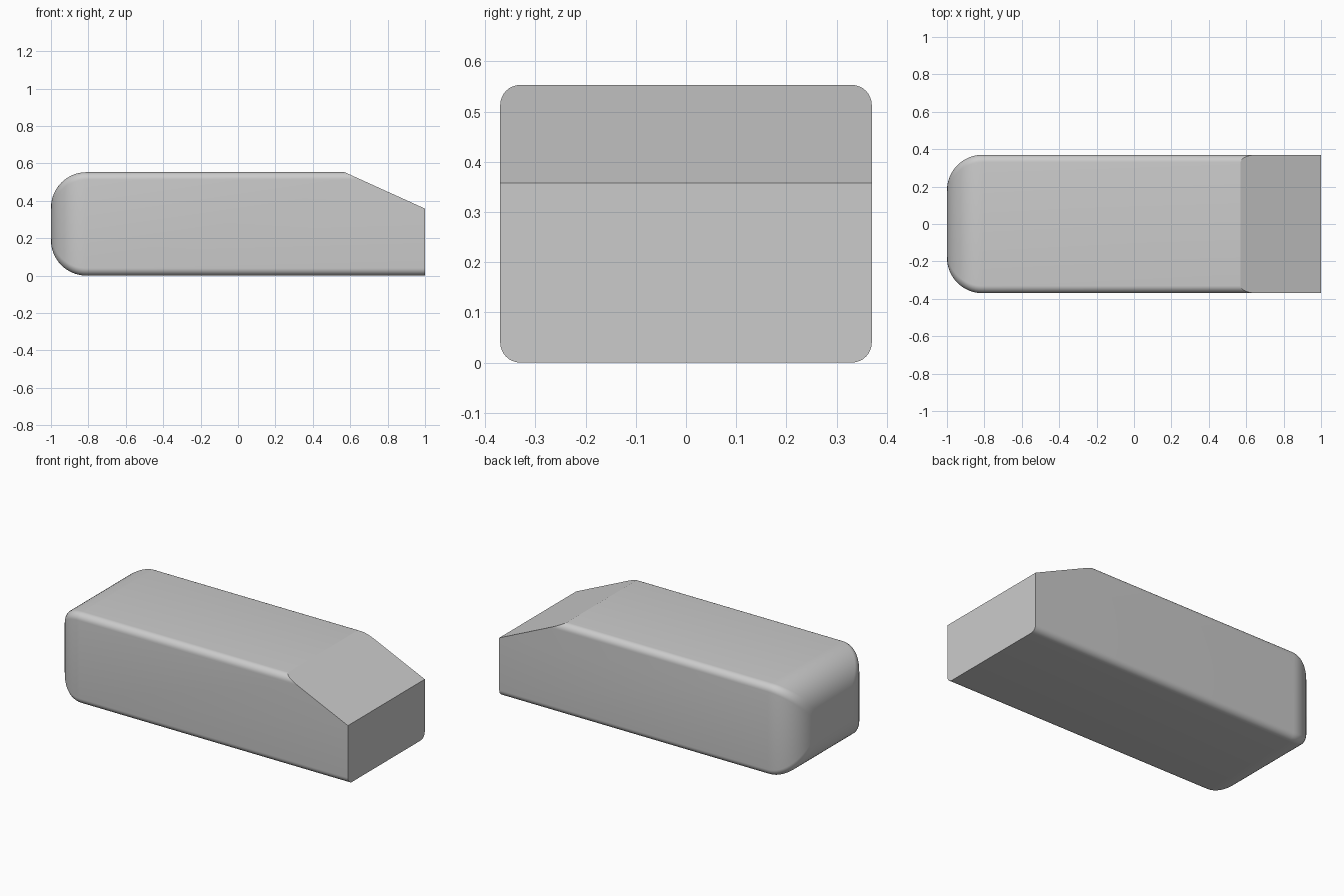
import bpy, bmesh
from math import sin, cos, pi, radians
from mathutils import Vector

if "Cube" in bpy.data.objects:
    bpy.data.objects.remove(bpy.data.objects["Cube"])

HALF_W, HEIGHT, CORNER, END_R = 0.37, 0.553, 0.04, 0.19
STEPS = 8


def ring(bm, x, inset):
    """Rounded rectangle across the body at x."""
    w = HALF_W - inset - CORNER
    h = HEIGHT / 2 - inset - CORNER
    verts = []
    for k, (sy, sz) in enumerate(((1, 1), (-1, 1), (-1, -1), (1, -1))):
        for i in range(STEPS + 1):
            a = pi / 2 * (k + i / STEPS)
            verts.append(bm.verts.new((x, sy * w + CORNER * cos(a),
                                       HEIGHT / 2 + sz * h + CORNER * sin(a))))
    return verts


bm = bmesh.new()

# Rounded rear end followed by the straight body
stations = []
for i in range(17):
    t = pi / 2 * i / 16
    stations.append((-1 + END_R * (1 - cos(t)), END_R * (1 - sin(t))))
stations.append((1, 0))
rings = [ring(bm, x, d) for x, d in stations]
for a, b in zip(rings, rings[1:]):
    for i in range(len(a)):
        j = (i + 1) % len(a)
        bm.faces.new((a[i], a[j], b[j], b[i]))
bm.faces.new(rings[0])
bm.faces.new(rings[-1])

# Sloped cut at the nose
p, q = Vector((0.57, 0, HEIGHT)), Vector((1, 0, 0.358))
d = q - p
cut = bmesh.ops.bisect_plane(bm, geom=bm.verts[:] + bm.edges[:] + bm.faces[:],
                             plane_co=p, plane_no=(-d.z, 0, d.x), clear_outer=True)
edges = [e for e in cut["geom_cut"] if isinstance(e, bmesh.types.BMEdge)]
bmesh.ops.holes_fill(bm, edges=edges, sides=0)
bmesh.ops.recalc_face_normals(bm, faces=bm.faces[:])

mesh = bpy.data.meshes.new("body")
bm.to_mesh(mesh)
bm.free()
body = bpy.data.objects.new("body", mesh)
bpy.context.collection.objects.link(body)
bpy.context.view_layer.objects.active = body
body.select_set(True)
bpy.ops.object.shade_smooth_by_angle(angle=radians(20))
